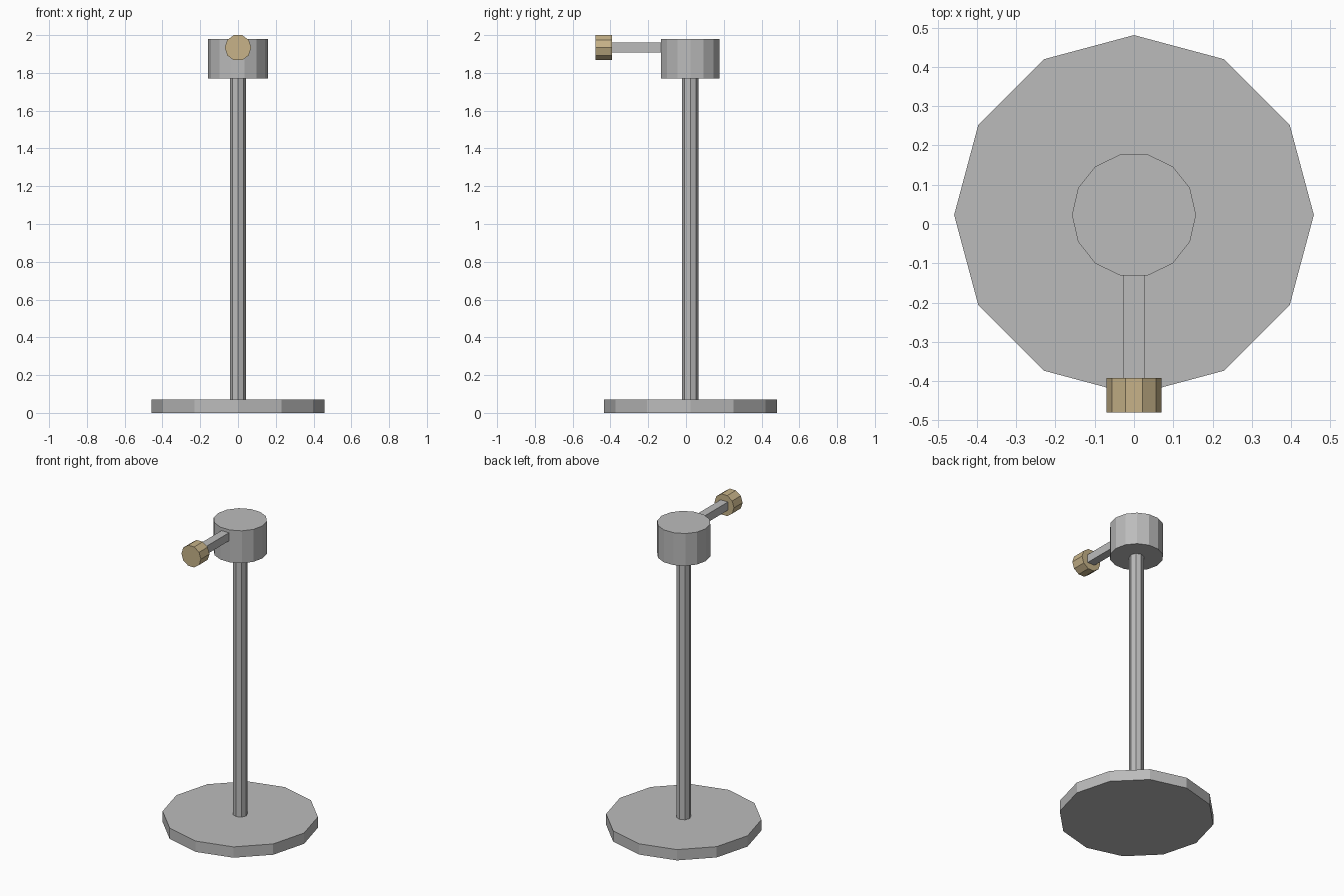
import bpy, math

if "Cube" in bpy.data.objects:
    bpy.data.objects.remove(bpy.data.objects["Cube"])

CY = 0.023      # y of the stand's axis
ARM_Z = 1.9335  # height of the arm's axis


def material(name, rgb):
    m = bpy.data.materials.new(name)
    m.diffuse_color = (*rgb, 1.0)
    m.use_nodes = True
    m.node_tree.nodes["Principled BSDF"].inputs["Base Color"].default_value = m.diffuse_color
    return m


grey = material("grey metal", (0.50, 0.50, 0.50))
tan = material("tan", (0.57, 0.45, 0.25))


def finish(name, mat):
    ob = bpy.context.object
    ob.name = name
    ob.data.materials.append(mat)
    return ob


def prism(name, sides, radius, z0, z1):
    """Upright flat-sided cylinder with a corner on the x axis."""
    bpy.ops.mesh.primitive_cylinder_add(
        vertices=sides, radius=radius, depth=z1 - z0,
        location=(0, CY, (z0 + z1) / 2))
    ob = finish(name, grey)
    # cylinder corners start on +y; turn them to start on +x
    ob.rotation_euler.z = -math.pi / 2
    return ob


# Upright parts
prism("base", 12, 0.458, 0.0, 0.07)
prism("post", 8, 0.043, 0.07, 1.77)
prism("head", 14, 0.158, 1.77, 1.98)

# Square arm reaching forward from the head
y0, y1 = -0.40, -0.12
bpy.ops.mesh.primitive_cube_add(size=1, location=(0, (y0 + y1) / 2, ARM_Z))
bpy.context.object.scale = (0.053, y1 - y0, 0.053)
finish("arm", grey)

# Ten-sided knob at the arm's end, flat sides up and down
bpy.ops.mesh.primitive_cylinder_add(
    vertices=10, radius=0.07, depth=0.088, location=(0, -0.436, ARM_Z),
    rotation=(math.pi / 2, math.pi / 10, 0))
finish("knob", tan)
